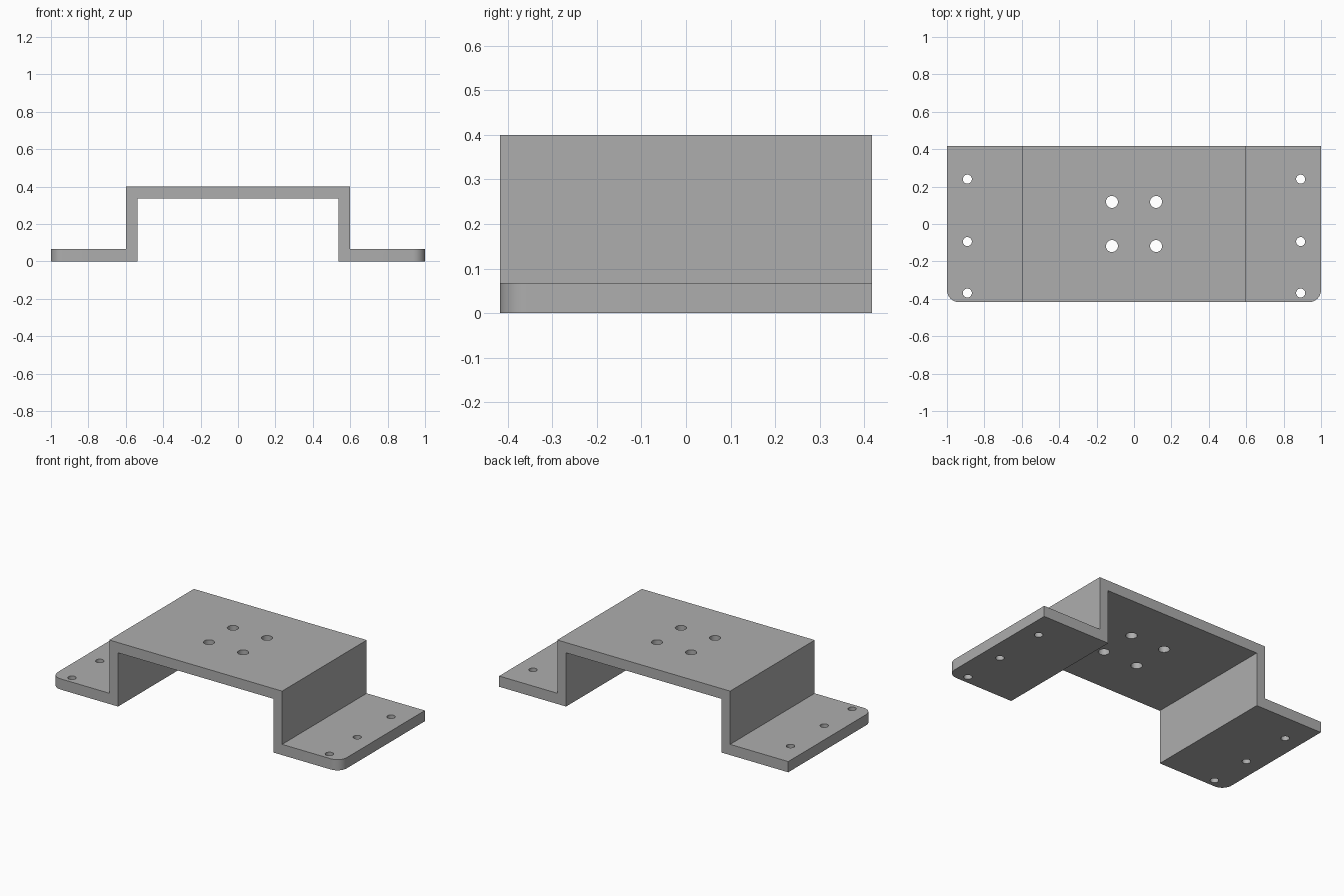
import bpy
import bmesh
from mathutils import Matrix, Vector

if "Cube" in bpy.data.objects:
    bpy.data.objects.remove(bpy.data.objects["Cube"])

HALF_DEPTH = 0.418
HEIGHT = 0.4
FOOT = 0.067          # flange thickness
CORNER = 0.065        # front corner radius

# Plain grey metal
grey = bpy.data.materials.new("grey metal")
grey.use_nodes = True
colour = (0.42, 0.42, 0.42, 1)
grey.diffuse_color = colour
grey.node_tree.nodes["Principled BSDF"].inputs["Base Color"].default_value = colour


def make_object(name, bm):
    bmesh.ops.recalc_face_normals(bm, faces=bm.faces)
    mesh = bpy.data.meshes.new(name)
    bm.to_mesh(mesh)
    bm.free()
    mesh.materials.append(grey)
    obj = bpy.data.objects.new(name, mesh)
    bpy.context.collection.objects.link(obj)
    return obj


# Hat-shaped profile: right half, then its mirror image, extruded front to back
half = [(0.537, 0.336), (0.537, 0), (1, 0), (1, FOOT), (0.598, FOOT), (0.598, HEIGHT)]
outline = half + [(-x, z) for x, z in reversed(half)]
bm = bmesh.new()
profile = bm.faces.new([bm.verts.new((x, -HALF_DEPTH, z)) for x, z in outline])
swept = bmesh.ops.extrude_face_region(bm, geom=[profile])["geom"]
bmesh.ops.translate(bm, vec=Vector((0, 2 * HALF_DEPTH, 0)),
                    verts=[v for v in swept if isinstance(v, bmesh.types.BMVert)])

# Rounded front corners of the two flanges
corners = [e for e in bm.edges
           if all(abs(v.co.x) > 0.99 and v.co.y < 0 for v in e.verts)]
bmesh.ops.bevel(bm, geom=corners, offset=CORNER, segments=10, profile=0.5, affect='EDGES')
bracket = make_object("bracket", bm)

# Bolt holes: four in the raised deck, three in each flange
holes = [(0.118, y, HEIGHT, 0.032) for y in (-0.118, 0.118)]
holes += [(0.891, y, 0.03, 0.024) for y in (-0.369, -0.094, 0.24)]
bm = bmesh.new()
for x, y, z, radius in holes:
    for side in (-1, 1):
        bmesh.ops.create_cone(bm, cap_ends=True, segments=32, radius1=radius, radius2=radius,
                              depth=0.3, matrix=Matrix.Translation((side * x, y, z)))
cutter = make_object("hole_cutter", bm)
cutter.hide_render = True

# Drill the holes and discard the cutter
drill = bracket.modifiers.new("holes", 'BOOLEAN')
drill.operation = 'DIFFERENCE'
drill.solver = 'EXACT'
drill.object = cutter
bpy.ops.object.select_all(action='DESELECT')
bpy.context.view_layer.objects.active = bracket
bracket.select_set(True)
bpy.ops.object.modifier_apply(modifier=drill.name)
bpy.data.objects.remove(cutter)

# Smooth the holes and rounded corners, keep the folds sharp
bpy.ops.object.shade_smooth_by_angle(angle=0.6)
